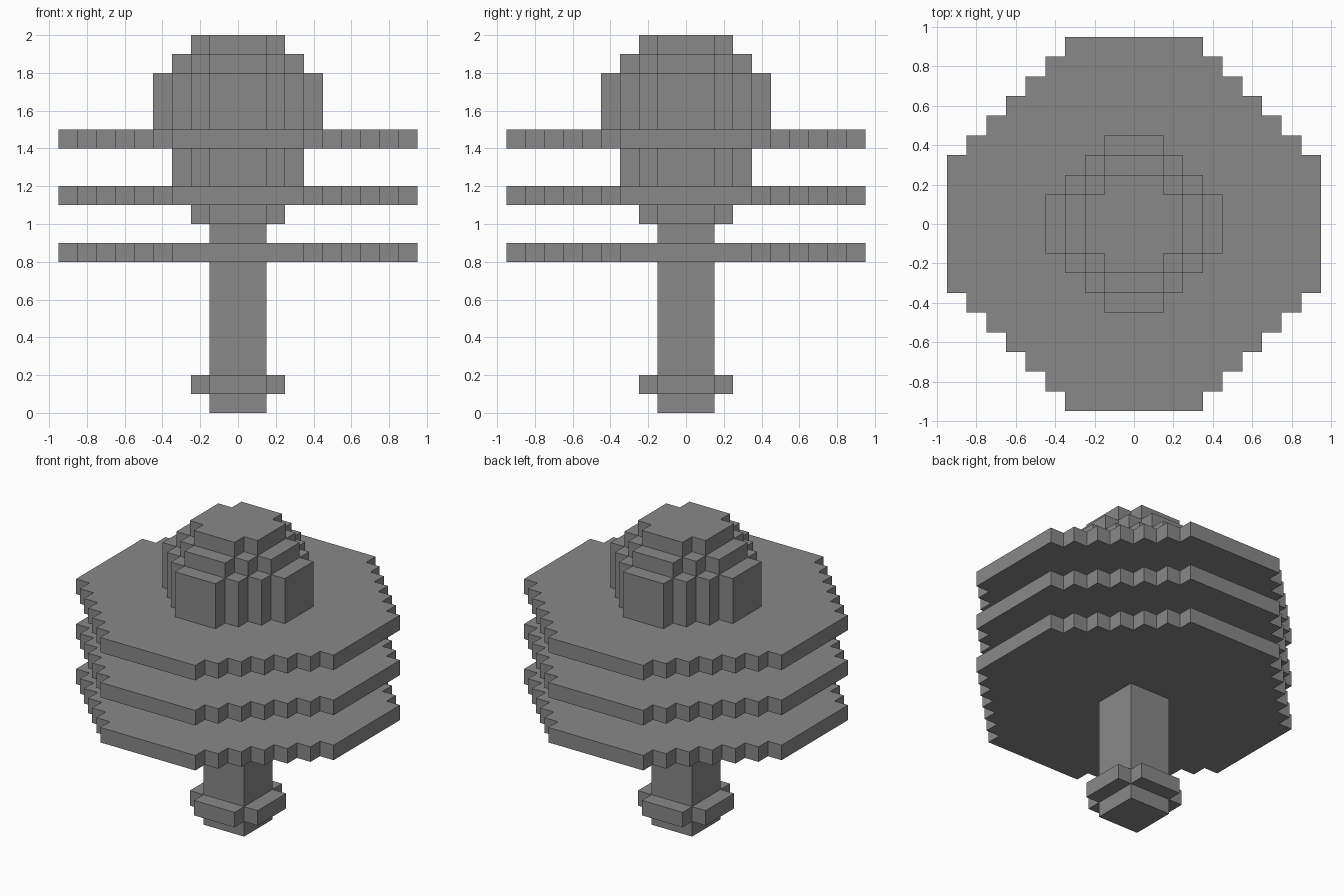
import bpy
import bmesh

CELL = 0.1

cube = bpy.data.objects.get("Cube")
if cube:
    bpy.data.objects.remove(cube, do_unlink=True)

grey = bpy.data.materials.new("plain_grey")
grey.use_nodes = True
colour = (0.25, 0.25, 0.25, 1.0)
grey.diffuse_color = colour
grey.node_tree.nodes["Principled BSDF"].inputs["Base Color"].default_value = colour


def stepped_outline(reach, flat):
    """Stair-stepped disc outline: half-width and half-length of its flat edge."""
    steps = round((reach - flat) / CELL)
    corner = [(reach, flat)]
    for i in range(1, steps + 1):
        corner.append((reach - i * CELL, flat + (i - 1) * CELL))
        corner.append((reach - i * CELL, flat + i * CELL))
    outline = []
    for _ in range(4):
        outline += corner
        corner = [(-y, x) for x, y in corner]
    return outline


def stepped_layer(name, reach, flat, bottom, top):
    """Extrude a stepped outline between two heights."""
    bm = bmesh.new()
    base = bm.faces.new([bm.verts.new((x, y, bottom))
                         for x, y in stepped_outline(reach, flat)])
    side = bmesh.ops.extrude_face_region(bm, geom=[base], use_keep_orig=True)
    raised = [v for v in side["geom"] if isinstance(v, bmesh.types.BMVert)]
    bmesh.ops.translate(bm, verts=raised, vec=(0, 0, top - bottom))
    bmesh.ops.recalc_face_normals(bm, faces=bm.faces)
    mesh = bpy.data.meshes.new(name)
    bm.to_mesh(mesh)
    bm.free()
    mesh.materials.append(grey)
    obj = bpy.data.objects.new(name, mesh)
    bpy.context.collection.objects.link(obj)


# Square stem and the collar near its foot
stepped_layer("lower_stem", 0.15, 0.15, 0.0, 0.8)
stepped_layer("foot_collar", 0.25, 0.15, 0.1, 0.2)
stepped_layer("upper_stem", 0.15, 0.15, 0.9, 1.0)

# Three wide discs
for name, bottom in (("lower_disc", 0.8), ("middle_disc", 1.1), ("upper_disc", 1.4)):
    stepped_layer(name, 0.95, 0.35, bottom, bottom + CELL)

# Rounded core between and above the discs
stepped_layer("core_base", 0.25, 0.15, 1.0, 1.1)
stepped_layer("core_middle", 0.35, 0.15, 1.2, 1.4)
stepped_layer("dome_wall", 0.45, 0.15, 1.5, 1.8)
stepped_layer("dome_shoulder", 0.35, 0.15, 1.8, 1.9)
stepped_layer("dome_cap", 0.25, 0.15, 1.9, 2.0)
